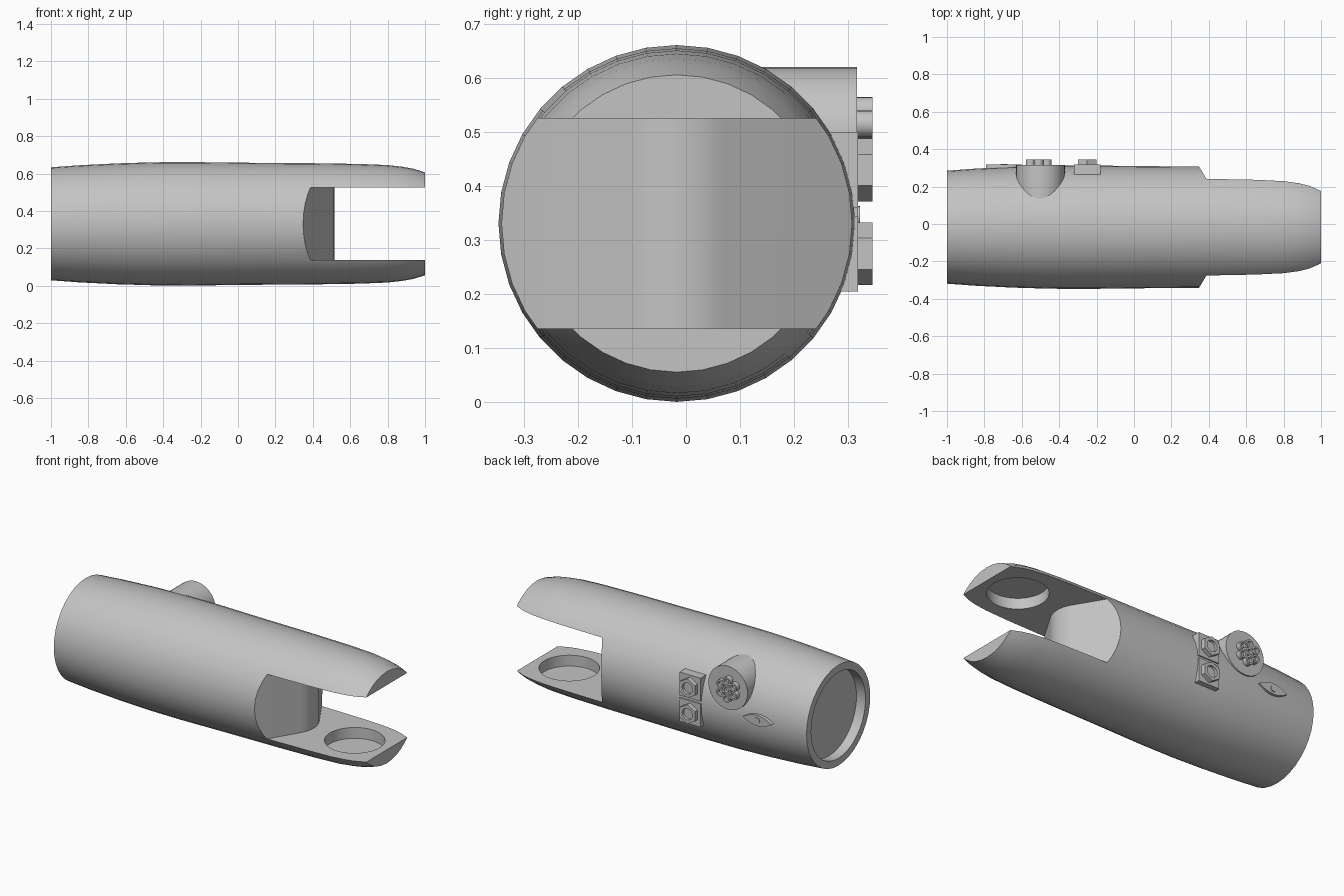
import bpy, bmesh, math
from mathutils import Matrix, Vector

cube = bpy.data.objects.get("Cube")
if cube:
    bpy.data.objects.remove(cube, do_unlink=True)

gray = bpy.data.materials.new("plain gray")
gray.use_nodes = True
tone = (0.55, 0.55, 0.55, 1)
gray.diffuse_color = tone
gray.node_tree.nodes["Principled BSDF"].inputs["Base Color"].default_value = tone

CY, CZ = -0.017, 0.331           # body axis
SLOT_LOW, SLOT_HIGH = 0.137, 0.525


def finish(name, bm):
    bmesh.ops.recalc_face_normals(bm, faces=bm.faces)
    mesh = bpy.data.meshes.new(name)
    bm.to_mesh(mesh)
    bm.free()
    mesh.materials.append(gray)
    obj = bpy.data.objects.new(name, mesh)
    bpy.context.collection.objects.link(obj)
    return obj


def select(obj):
    bpy.ops.object.select_all(action='DESELECT')
    obj.select_set(True)
    bpy.context.view_layer.objects.active = obj


def smooth(obj):
    select(obj)
    bpy.ops.object.shade_smooth_by_angle(angle=math.radians(30))


def cylinder(name, start, end, radius, sides):
    """Cylinder running between two points."""
    a, b = Vector(start), Vector(end)
    turn = (b - a).to_track_quat('Z', 'Y').to_matrix().to_4x4()
    bm = bmesh.new()
    bmesh.ops.create_cone(bm, cap_ends=True, segments=sides, radius1=radius, radius2=radius,
                          depth=(b - a).length, matrix=Matrix.Translation((a + b) / 2) @ turn)
    return finish(name, bm)


def box(name, low, high):
    low, high = Vector(low), Vector(high)
    bm = bmesh.new()
    bmesh.ops.create_cube(bm, size=1, matrix=Matrix.Translation((low + high) / 2)
                          @ Matrix.Diagonal((*(high - low), 1)))
    return finish(name, bm)


def prism(name, outline, offset):
    """Flat outline pushed along an offset."""
    bm = bmesh.new()
    face = bm.faces.new([bm.verts.new(p) for p in outline])
    new = bmesh.ops.extrude_face_region(bm, geom=[face])["geom"]
    bmesh.ops.translate(bm, vec=offset, verts=[v for v in new if isinstance(v, bmesh.types.BMVert)])
    return finish(name, bm)


def cut(obj, cutters):
    for cutter in cutters:
        mod = obj.modifiers.new("cut", 'BOOLEAN')
        mod.operation, mod.solver, mod.object = 'DIFFERENCE', 'EXACT', cutter
        select(obj)
        bpy.ops.object.modifier_apply(modifier=mod.name)
        bpy.data.objects.remove(cutter, do_unlink=True)


# Tapered round body turned about the x axis
profile = [(-1, .302), (-.85, .313), (-.65, .323), (-.45, .329), (-.25, .33), (.1, .326), (.4, .324),
           (.65, .32), (.8, .314), (.88, .305), (.94, .294), (1, .275)]
bm = bmesh.new()
SIDES = 36
rings = []
for x, r in profile:
    angles = [math.tau * i / SIDES for i in range(SIDES)]
    rings.append([bm.verts.new((x, CY + r * math.sin(a), CZ + r * math.cos(a))) for a in angles])
for one, two in zip(rings, rings[1:]):
    for i in range(SIDES):
        j = (i + 1) % SIDES
        bm.faces.new((one[i], one[j], two[j], two[i]))
bm.faces.new(rings[0])
bm.faces.new(rings[-1])
body = finish("body", bm)

# Jaw slot with a rounded wedge wall, round jaw pockets and end recess
nose, lean = 0.165, math.atan(0.6)
arc = [-lean + 2 * lean * i / 12 for i in range(13)]
wall = [(0.35 + nose * math.cos(a), CY + nose * math.sin(a)) for a in arc]
reach = 0.4
run = (reach - nose * math.sin(lean)) * math.tan(lean)
back_x = wall[0][0] - run
outline = [(back_x, CY - reach)] + wall + [(back_x, CY + reach), (1.2, CY + reach), (1.2, CY - reach)]
slot = prism("slot_cutter", [(x, y, SLOT_LOW) for x, y in outline], (0, 0, SLOT_HIGH - SLOT_LOW))
pockets = [cylinder("pocket_cutter", (.787, CY, z - .065), (.787, CY, z + .065), .165, 48)
           for z in (SLOT_LOW, SLOT_HIGH)]
recess = cylinder("recess_cutter", (-1.1, CY, CZ), (-.94, CY, CZ), .258, 48)
cut(body, [slot] + pockets + [recess])
smooth(body)


def socket(name, x, z, radius, sides, hole, base=0.30):
    """Button with a round hollow in its outer end."""
    button = cylinder(name, (x, base, z), (x, .345, z), radius, sides)
    cut(button, [cylinder("hollow_cutter", (x, .328, z), (x, .36, z), hole, 20)])
    smooth(button)


# Round housing with seven small sockets
HX, HZ = -0.5, 0.49
housing = cylinder("round_housing", (HX, 0, HZ), (HX, .316, HZ), .13, 40)
smooth(housing)
socket("centre_socket", HX - .01, HZ, .025, 20, .015)
for k in range(6):
    a = math.tau * k / 6
    socket(f"ring_socket_{k + 1}", HX - .01 + .05 * math.sin(a), HZ + .05 * math.cos(a), .025, 20, .015)

# Two square plates with hexagonal sockets
PX = -0.25
for label, low, high in (("lower", .205, .345), ("upper", .36, .5)):
    box(f"{label}_plate", (PX - .07, .24, low), (PX + .07, .318, high))
    mid = (low + high) / 2
    socket(f"{label}_hex_socket", PX, mid, .058, 6, .034)

# Pointed oval plate with a round stud
half, bulge = .095, .032
steps = [i / 10 for i in range(-10, 10)]
oval = [(-.695 + half * t, .27, .345 + bulge * (1 - t * t)) for t in steps]
oval += [(-.695 - half * t, .27, .345 - bulge * (1 - t * t)) for t in steps]
prism("oval_plate", oval, (0, .048, 0))
smooth(cylinder("oval_stud", (-.695, .3, .345), (-.695, .322, .345), .018, 20))
